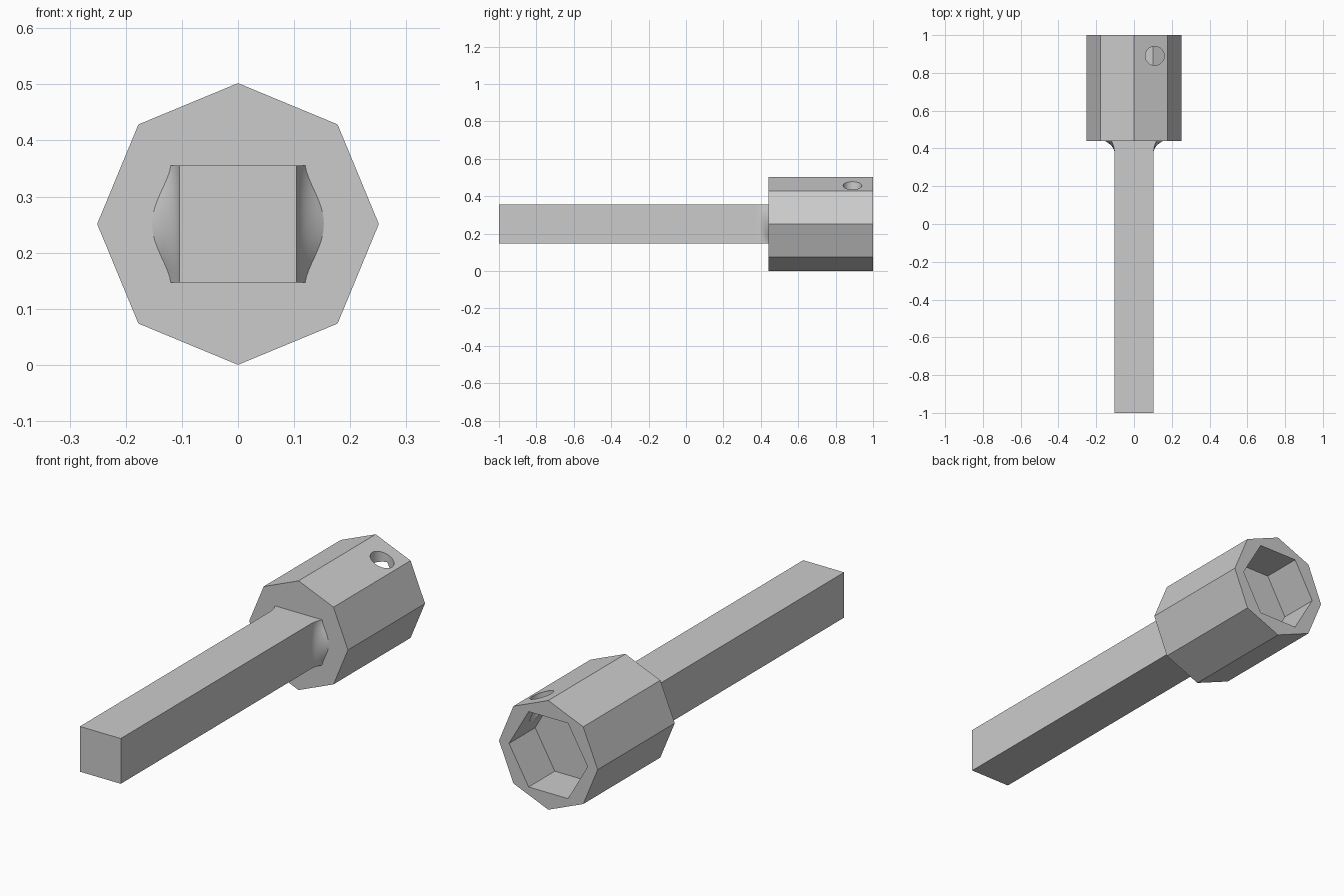
import bpy, bmesh, math
from mathutils import Matrix, Vector

cube = bpy.data.objects.get("Cube")
if cube:
    bpy.data.objects.remove(cube, do_unlink=True)

R = 0.251          # head radius, also the axis height
H = 0.104          # half width of the square shaft
HEAD_Y = 0.44      # front of the head

steel = bpy.data.materials.new("plain_grey")
steel.use_nodes = True
GREY = (0.6, 0.6, 0.6, 1)
steel.diffuse_color = GREY
steel.node_tree.nodes["Principled BSDF"].inputs["Base Color"].default_value = GREY


def finish(name, bm):
    bmesh.ops.recalc_face_normals(bm, faces=bm.faces)
    mesh = bpy.data.meshes.new(name)
    bm.to_mesh(mesh)
    bm.free()
    obj = bpy.data.objects.new(name, mesh)
    bpy.context.collection.objects.link(obj)
    mesh.materials.append(steel)
    return obj


def loft(name, rings):
    """Closed solid through matching rings of points."""
    bm = bmesh.new()
    loops = [[bm.verts.new(p) for p in ring] for ring in rings]
    n = len(loops[0])
    for a, b in zip(loops, loops[1:]):
        for i in range(n):
            j = (i + 1) % n
            bm.faces.new((a[i], a[j], b[j], b[i]))
    bm.faces.new(loops[0])
    bm.faces.new(loops[-1])
    return finish(name, bm)


def prism(name, sides, radius, y0, y1, phase=0.0):
    """Regular prism along y, with its first corner turned by phase from the top."""
    angles = [phase + math.tau * i / sides for i in range(sides)]
    return loft(name, [[(radius * math.sin(a), y, R + radius * math.cos(a))
                        for a in angles] for y in (y0, y1)])


def cut(target, cutter):
    cutter.hide_render = True
    mod = target.modifiers.new("cut", "BOOLEAN")
    mod.operation = "DIFFERENCE"
    mod.solver = "EXACT"
    mod.object = cutter
    bpy.context.view_layer.objects.active = target
    bpy.ops.object.modifier_apply(modifier=mod.name)
    bpy.data.objects.remove(cutter, do_unlink=True)


def smooth(obj):
    bpy.ops.object.select_all(action="DESELECT")
    obj.select_set(True)
    bpy.context.view_layer.objects.active = obj
    bpy.ops.object.shade_smooth_by_angle(angle=math.radians(30))


# Octagonal head with a hexagonal socket in the back
head = prism("socket_head", 8, R, HEAD_Y, 1)
cut(head, prism("socket_cutter", 6, 0.2, 0.81, 1.1, math.radians(30)))

# Set screw hole, straight down into the socket
bm = bmesh.new()
bmesh.ops.create_cone(bm, cap_ends=True, segments=40, radius1=0.05, radius2=0.05,
                      depth=0.4, matrix=Matrix.Translation(Vector((0.11, 0.89, R + 0.2))))
cut(head, finish("screw_hole_cutter", bm))
smooth(head)


# Square shaft whose two sides flare out into the head
def section(y, t):
    steps = 20
    side = []
    for i in range(steps + 1):
        z = -H + 2 * H * i / steps
        bell = max(0.0, math.cos(math.pi * z / (2 * H))) ** 1.5
        side.append((H + t * t * (0.016 + 0.033 * bell), z))
    return ([(x, y, R + z) for x, z in side]
            + [(-x, y, R + z) for x, z in reversed(side)])


FLARE = 0.06
rings = [section(-1, 0), section(HEAD_Y - FLARE - 0.01, 0)]
rings += [section(HEAD_Y - FLARE + FLARE * k / 10, k / 10) for k in range(11)]
smooth(loft("square_shaft", rings))
